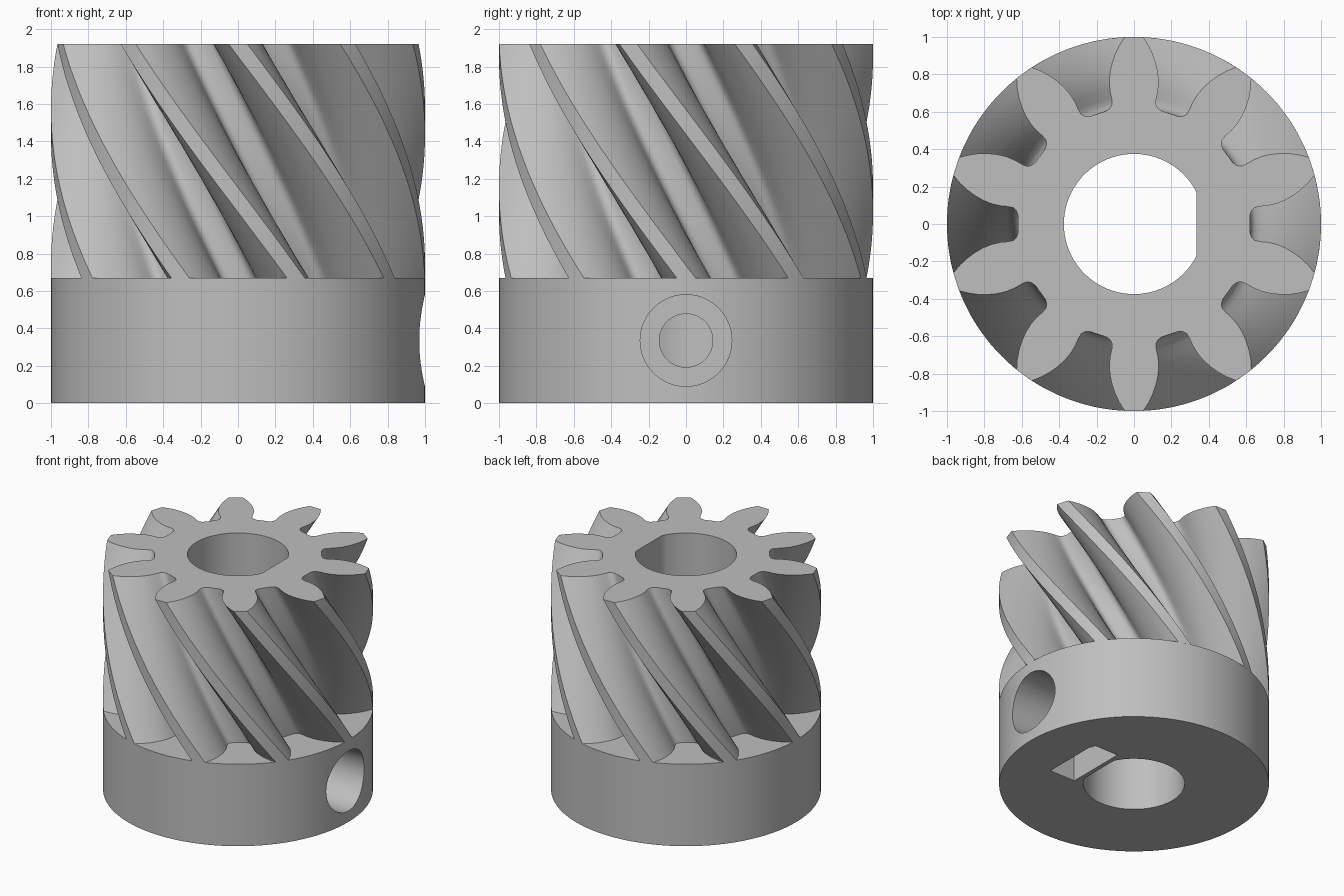
import bpy, bmesh, math
from mathutils import Matrix

if "Cube" in bpy.data.objects:
    bpy.data.objects.remove(bpy.data.objects["Cube"], do_unlink=True)

HUB_TOP, TOP = 0.67, 1.92
TEETH = 10
TWIST = math.radians(54)
BORE_R, FLAT_X = 0.375, 0.335
HOLE_Z = 0.335

steel = bpy.data.materials.new("plain_grey")
steel.use_nodes = True
grey = (0.52, 0.52, 0.52, 1)
steel.diffuse_color = grey
steel.node_tree.nodes["Principled BSDF"].inputs["Base Color"].default_value = grey


def circle(radius, count):
    return [(radius * math.cos(2 * math.pi * i / count),
             radius * math.sin(2 * math.pi * i / count)) for i in range(count)]


def d_bore(count=60):
    # round bore with one flat facing +x
    a = math.acos(FLAT_X / BORE_R)
    span = 2 * math.pi - 2 * a
    return [(BORE_R * math.cos(a + span * i / count),
             BORE_R * math.sin(a + span * i / count)) for i in range(count + 1)]


def gear_profile():
    # half tooth as (distance from axis, half width), root to tip edge
    half = [(0.59, 0.1916), (0.6035, 0.149), (0.619, 0.1275), (0.64, 0.1166),
            (0.67, 0.119), (0.71, 0.128), (0.76, 0.132), (0.81, 0.128),
            (0.86, 0.117), (0.91, 0.1), (0.955, 0.078), (0.9987, 0.05)]
    tooth = [(r, -w) for r, w in half] + [(1, 0)] + half[:0:-1]
    pts = []
    for k in range(TEETH):
        a = math.pi / 2 + 2 * math.pi * k / TEETH
        c, s = math.cos(a), math.sin(a)
        pts += [(r * c - w * s, r * s + w * c) for r, w in tooth]
    return pts


def loop_verts(bm, pts, z, turn=0.0):
    c, s = math.cos(turn), math.sin(turn)
    return [bm.verts.new((x * c - y * s, x * s + y * c, z)) for x, y in pts]


def walls(bm, rings):
    for a, b in zip(rings, rings[1:]):
        for i in range(len(a)):
            j = (i + 1) % len(a)
            bm.faces.new((a[i], a[j], b[j], b[i]))


def cap(bm, *loops):
    edges = [bm.edges.get((l[i - 1], l[i])) for l in loops for i in range(len(l))]
    found = bmesh.ops.triangle_fill(bm, edges=edges, use_beauty=True)
    return [g for g in found["geom"] if isinstance(g, bmesh.types.BMFace)]


def finish(bm, name):
    mesh = bpy.data.meshes.new(name)
    bm.to_mesh(mesh)
    bm.free()
    obj = bpy.data.objects.new(name, mesh)
    bpy.context.collection.objects.link(obj)
    mesh.materials.append(steel)
    return obj


def bored_part(name, profile, z0, z1, steps=1, twist=0.0, open_base=False):
    bm = bmesh.new()
    rings = [loop_verts(bm, profile, z0 + (z1 - z0) * i / steps,
                        twist * (1 - i / steps)) for i in range(steps + 1)]
    bore = [loop_verts(bm, d_bore(), z) for z in (z0, z1)]
    walls(bm, rings)
    walls(bm, bore)
    base = cap(bm, rings[0], bore[0])
    cap(bm, rings[-1], bore[-1])
    bmesh.ops.recalc_face_normals(bm, faces=bm.faces)
    if open_base:
        bmesh.ops.delete(bm, geom=base, context='FACES')
    return finish(bm, name)


def cut(target, bm):
    cutter = finish(bm, "cutter")
    cutter.hide_render = True
    mod = target.modifiers.new("cut", 'BOOLEAN')
    mod.operation, mod.solver, mod.object = 'DIFFERENCE', 'EXACT', cutter
    bpy.context.view_layer.objects.active = target
    bpy.ops.object.modifier_apply(modifier=mod.name)
    bpy.data.objects.remove(cutter, do_unlink=True)


def x_cylinder(radius, x0, x1):
    bm = bmesh.new()
    place = Matrix.Translation(((x0 + x1) / 2, 0, HOLE_Z)) @ Matrix.Rotation(math.pi / 2, 4, 'Y')
    bmesh.ops.create_cone(bm, cap_ends=True, segments=48, radius1=radius,
                          radius2=radius, depth=x1 - x0, matrix=place)
    return bm


def box(x0, x1, half_y, z0, z1):
    bm = bmesh.new()
    place = (Matrix.Translation(((x0 + x1) / 2, 0, (z0 + z1) / 2))
             @ Matrix.Diagonal((x1 - x0, 2 * half_y, z1 - z0, 1)))
    bmesh.ops.create_cube(bm, size=1, matrix=place)
    return bm


# Helical toothed section, sitting on the hub
teeth = bored_part("helical_teeth", gear_profile(), HUB_TOP, TOP,
                   steps=32, twist=TWIST, open_base=True)

# Hub with nut slot from below and a stepped screw hole on the +x side
hub = bored_part("hub", circle(1, 96), 0, HUB_TOP)
cut(hub, box(0.37, 0.6, 0.248, -0.1, 0.585))
cut(hub, x_cylinder(0.245, 0.5, 1.2))
cut(hub, x_cylinder(0.143, 0.2, 0.45))

# Smooth curved walls, sharp rims
bpy.ops.object.select_all(action='DESELECT')
for part in (teeth, hub):
    part.select_set(True)
    bpy.context.view_layer.objects.active = part
bpy.ops.object.shade_smooth_by_angle(angle=math.radians(38))
